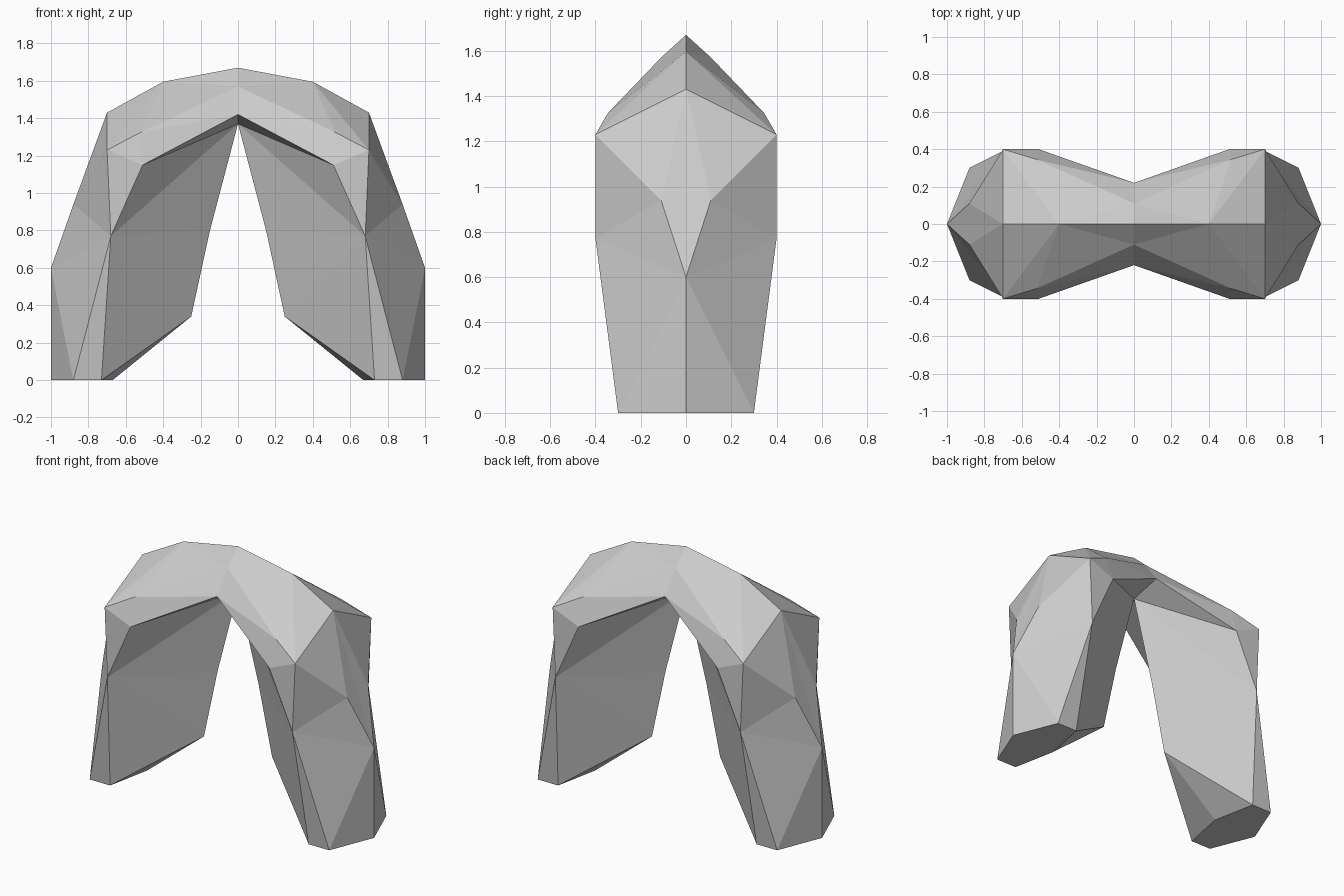
import bpy
import bmesh
from mathutils import Vector

cube = bpy.data.objects.get("Cube")
if cube:
    bpy.data.objects.remove(cube, do_unlink=True)

# Corner points of one quarter of the arch
corners = {
    # ridge over the top and down the outside of the leg
    "crown": (0, 0, 1.67),
    "ridge": (0.4, 0, 1.595),
    "bend": (0.7, 0, 1.43),
    "hip": (1, 0, 0.6),
    "heel": (1, 0, 0),
    # front flank
    "brow": (0, 0.11, 1.57),
    "lip": (0, 0.22, 1.42),
    "slope": (0.52, 0.345, 1.325),
    "shoulder": (0.7, 0.4, 1.23),
    "armpit": (0.51, 0.4, 1.15),
    "flank": (0.88, 0.11, 0.94),
    "knee": (0.68, 0.4, 0.77),
    "toe": (0.73, 0.3, 0),
    "side": (0.88, 0.3, 0),
    # inside of the opening
    "apex": (0, 0, 1.37),
    "inner": (0.15, 0, 0.8),
    "spur": (0.25, 0, 0.34),
    "sole": (0.67, 0, 0),
}

facets = [
    # top
    "crown ridge brow", "ridge slope brow", "ridge shoulder slope",
    "ridge bend shoulder", "brow slope lip", "slope armpit lip",
    "slope shoulder armpit",
    # outer leg
    "bend shoulder flank", "bend flank hip", "shoulder knee flank",
    "flank knee hip", "knee side hip", "hip side heel",
    "knee toe side", "shoulder armpit knee",
    # underside and inner leg
    "lip armpit apex", "armpit knee apex", "apex knee inner",
    "inner knee spur", "knee toe spur", "toe sole spur",
    "toe side heel sole",
]

# Repeat the quarter across both axes and weld the seams
bm = bmesh.new()
for sx in (1, -1):
    for sy in (1, -1):
        verts = {name: bm.verts.new(Vector((x * sx, y * sy, z)))
                 for name, (x, y, z) in corners.items()}
        for facet in facets:
            bm.faces.new([verts[name] for name in facet.split()])
bmesh.ops.remove_doubles(bm, verts=bm.verts[:], dist=0.001)
bmesh.ops.recalc_face_normals(bm, faces=bm.faces[:])

mesh = bpy.data.meshes.new("rock_arch")
bm.to_mesh(mesh)
bm.free()

# Stone colour
stone = bpy.data.materials.new("stone_grey")
stone.use_nodes = True
grey = (0.6, 0.6, 0.6, 1)
stone.diffuse_color = grey
stone.node_tree.nodes["Principled BSDF"].inputs["Base Color"].default_value = grey
mesh.materials.append(stone)

arch = bpy.data.objects.new("rock_arch", mesh)
bpy.context.collection.objects.link(arch)
